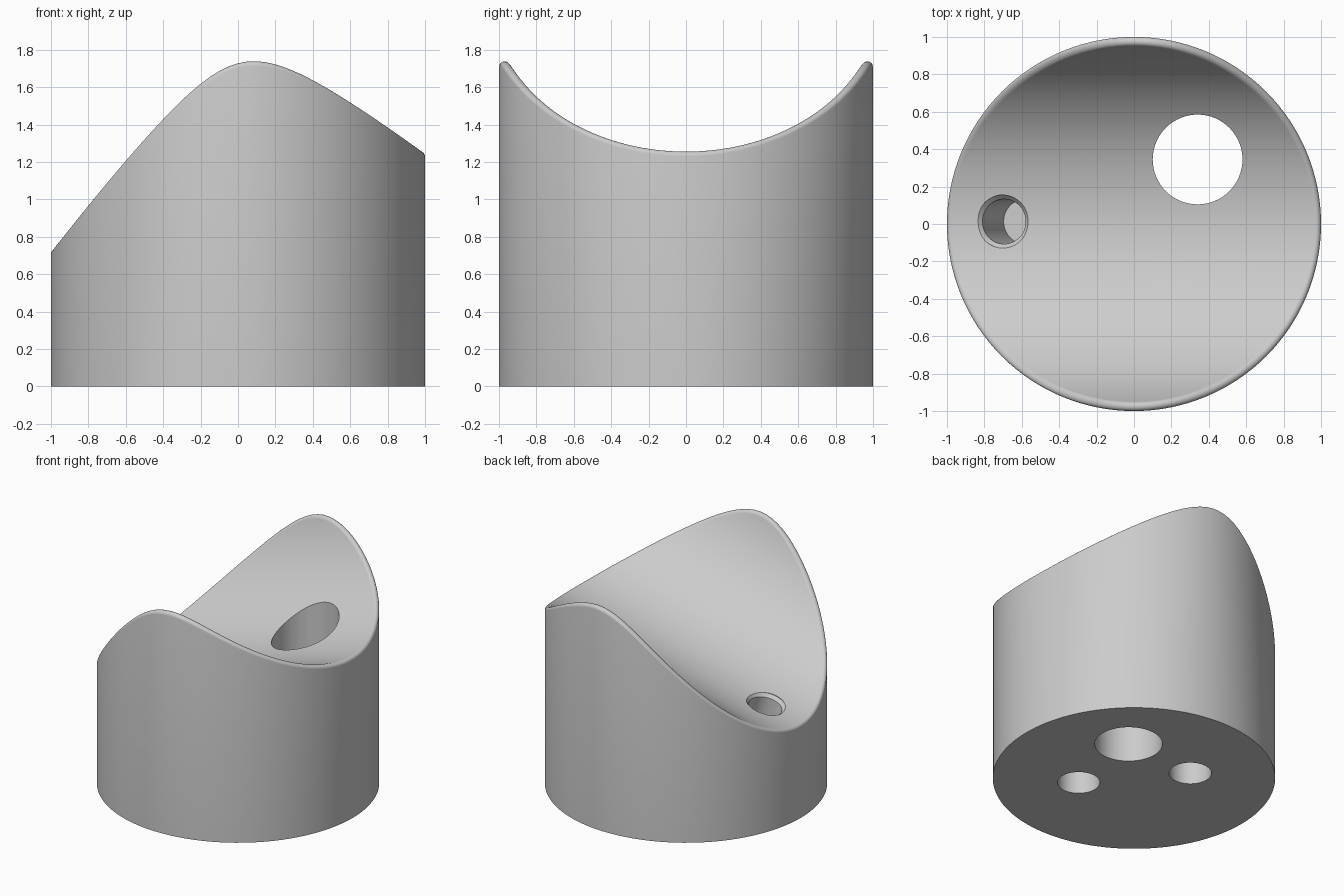
import bpy, bmesh
from math import sin, cos, tan, pi, radians, sqrt, atan, atan2
from mathutils import Matrix, Vector

if "Cube" in bpy.data.objects:
    bpy.data.objects.remove(bpy.data.objects["Cube"])

SEGMENTS = 128
TILT = radians(15)      # slope of the saddle trough along x
SADDLE_R = 1.0          # radius of the trough
VALLEY = 0.995          # trough height in the middle
ROUND = 0.025           # rim rounding radius

grey = bpy.data.materials.new("plain grey")
grey.use_nodes = True
grey.diffuse_color = (0.6, 0.6, 0.6, 1)
grey.node_tree.nodes["Principled BSDF"].inputs["Base Color"].default_value = grey.diffuse_color


def saddle(rho, a):
    """Height and outward slope of the trough at a polar position."""
    x, y = rho * cos(a), rho * sin(a)
    root = sqrt(SADDLE_R ** 2 - y * y)
    z = VALLEY + x * tan(TILT) + (SADDLE_R - root) / cos(TILT)
    return z, cos(a) * tan(TILT) + sin(a) * y / root / cos(TILT)


def column(a):
    """Section from the base up the wall, over the rounded rim, towards the middle."""
    rho = 1 - ROUND
    for _ in range(12):
        rho = 1 - ROUND - ROUND * sin(atan(saddle(rho, a)[1]))
    z, slope = saddle(rho, a)
    lean = atan(slope)
    cz = z - ROUND * cos(lean)
    pts = [(1, 0)]
    for i in range(9):
        t = (pi / 2 + lean) * i / 8
        pts.append((1 - ROUND + ROUND * cos(t), cz + ROUND * sin(t)))
    for i in range(1, 24):
        r = rho * cos(pi / 2 * i / 24)
        pts.append((r, saddle(r, a)[0]))
    return [(r * cos(a), r * sin(a), h) for r, h in pts]


def make_object(name, bm):
    bmesh.ops.recalc_face_normals(bm, faces=bm.faces)
    mesh = bpy.data.meshes.new(name)
    bm.to_mesh(mesh)
    bm.free()
    mesh.materials.append(grey)
    ob = bpy.data.objects.new(name, mesh)
    bpy.context.collection.objects.link(ob)
    return ob


def hole_cutter(name, profile, matrix, segments=64):
    """Solid of revolution from (radius, height) pairs."""
    bm = bmesh.new()
    rings = [[bm.verts.new(matrix @ Vector((r * cos(2 * pi * i / segments),
                                            r * sin(2 * pi * i / segments), h)))
              for i in range(segments)] for r, h in profile]
    for low, high in zip(rings, rings[1:]):
        for i in range(segments):
            j = (i + 1) % segments
            bm.faces.new((low[i], low[j], high[j], high[i]))
    bm.faces.new(rings[0][::-1])
    bm.faces.new(rings[-1])
    ob = make_object(name, bm)
    ob.hide_render = True
    return ob


# Round body with saddle top
bm = bmesh.new()
columns = [[bm.verts.new(p) for p in column(2 * pi * i / SEGMENTS)] for i in range(SEGMENTS)]
centre = bm.verts.new((0, 0, VALLEY))
for i, col in enumerate(columns):
    nxt = columns[(i + 1) % SEGMENTS]
    for k in range(len(col) - 1):
        bm.faces.new((col[k], nxt[k], nxt[k + 1], col[k + 1]))
    bm.faces.new((col[-1], nxt[-1], centre))
bm.faces.new([col[0] for col in reversed(columns)])
body = make_object("saddle_block", bm)

# Upright holes: one right through, two blind from below
cutters = [
    hole_cutter("through_hole", [(0.24, -0.1), (0.24, 2)], Matrix.Translation((0.34, 0.345, 0))),
    hole_cutter("base_hole_front", [(0.15, -0.1), (0.15, 0.5)], Matrix.Translation((0.26, -0.3, 0))),
    hole_cutter("base_hole_back", [(0.15, -0.1), (0.15, 0.5)], Matrix.Translation((-0.26, 0.31, 0))),
]
# Chamfered blind hole, square to the sloping trough
place = (Matrix.Translation((-0.7, 0.013, VALLEY - 0.7 * tan(TILT)))
         @ Matrix.Rotation(-TILT, 4, "Y"))
cutters.append(hole_cutter("socket_hole", [(0.12, -0.46), (0.12, -0.02), (0.142, 0.004), (0.142, 0.2)], place))

bpy.context.view_layer.objects.active = body
body.select_set(True)
for cutter in cutters:
    mod = body.modifiers.new(cutter.name, "BOOLEAN")
    mod.operation = "DIFFERENCE"
    mod.solver = "EXACT"
    mod.object = cutter
    bpy.ops.object.modifier_apply(modifier=mod.name)
    bpy.data.objects.remove(cutter)

bpy.ops.object.shade_smooth_by_angle(angle=radians(30))
